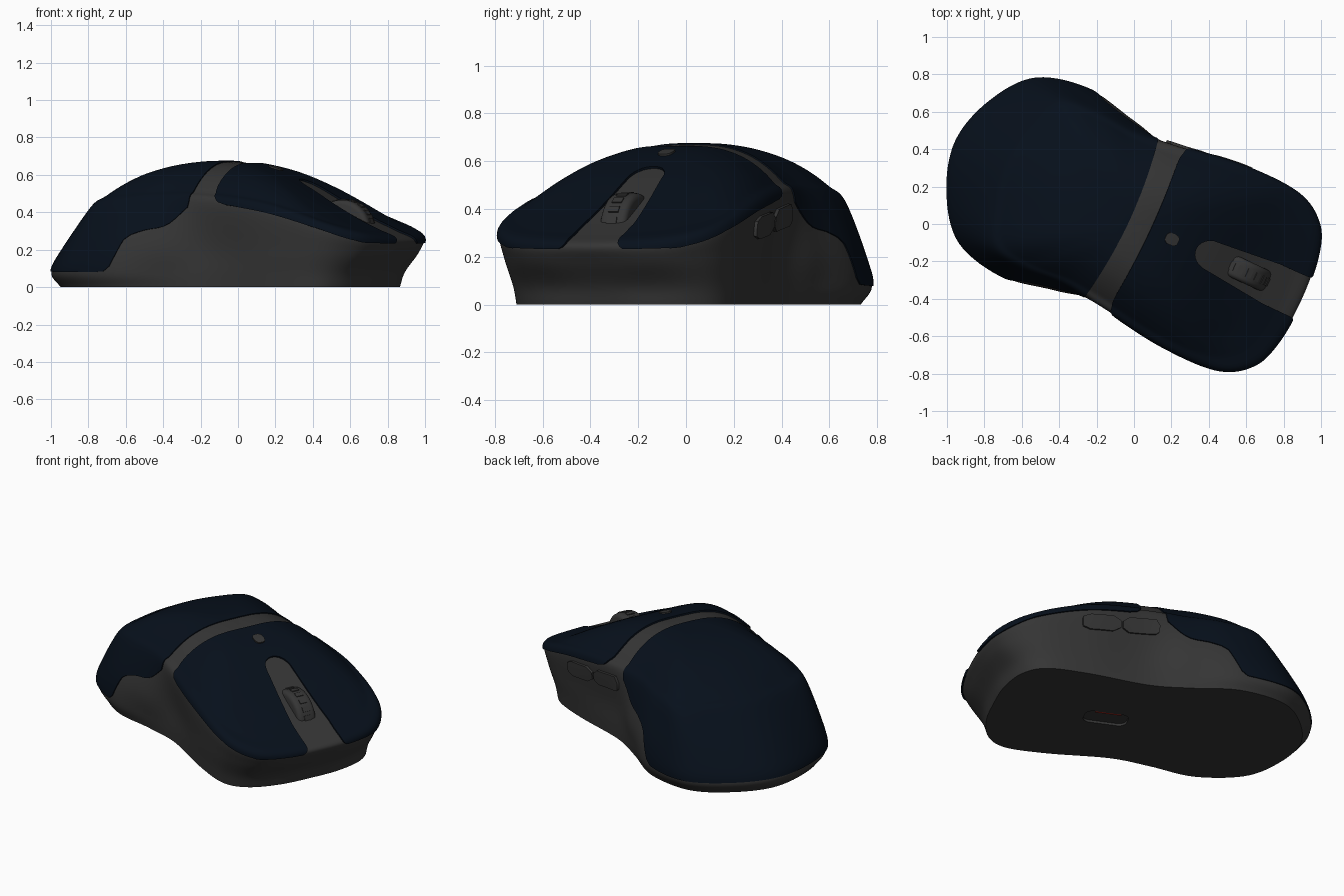
import bpy, bmesh, math
from mathutils import Vector, Matrix

if "Cube" in bpy.data.objects:
    bpy.data.objects.remove(bpy.data.objects["Cube"])

YAW = math.radians(-25)          # whole mouse is turned on the desk
TURN = Matrix.Rotation(YAW, 4, 'Z')


def material(name, rgb):
    m = bpy.data.materials.new(name)
    m.diffuse_color = (*rgb, 1)
    m.use_nodes = True
    m.node_tree.nodes["Principled BSDF"].inputs["Base Color"].default_value = m.diffuse_color
    return m


GREY = material("dark_grey", (0.036, 0.036, 0.036))
NAVY = material("navy", (0.002, 0.005, 0.011))
RED = material("red", (0.6, 0.02, 0.01))


def shade(ob, angle=40):
    bpy.ops.object.select_all(action='DESELECT')
    ob.select_set(True)
    bpy.context.view_layer.objects.active = ob
    bpy.ops.object.shade_smooth_by_angle(angle=math.radians(angle))


def finish(bm, name, mat):
    me = bpy.data.meshes.new(name)
    bm.to_mesh(me)
    bm.free()
    ob = bpy.data.objects.new(name, me)
    bpy.context.collection.objects.link(ob)
    ob.matrix_world = TURN
    me.materials.append(mat)
    shade(ob)
    return ob


def spline(xs, ps, x):
    """Smooth curve through points ps at parameters xs."""
    n = len(xs)
    i = max(0, min(n - 2, sum(1 for k in xs if k <= x) - 1))

    def slope(k):
        a, b = max(k - 1, 0), min(k + 1, n - 1)
        return (ps[b] - ps[a]) / (xs[b] - xs[a])
    h = xs[i + 1] - xs[i]
    t = max(0, min(1, (x - xs[i]) / h))
    return (ps[i] * (2*t**3 - 3*t*t + 1) + slope(i) * (h * (t**3 - 2*t*t + t))
            + ps[i + 1] * (3*t*t - 2*t**3) + slope(i + 1) * (h * (t**3 - t*t)))


# ---- body: four outline rings (half, nose to tail) and a crest line ----
BASE = [(.845, 0), (.835, .2), (.775, .38), (.65, .475), (.4, .48), (.03, .44),
        (-.22, .47), (-.5, .52), (-.78, .44), (-.93, .25), (-1.0, 0)]
SKIRT = [(.875, 0), (.86, .2), (.8, .39), (.66, .485), (.4, .49), (.03, .445),
         (-.22, .485), (-.5, .55), (-.8, .485), (-.975, .27), (-1.05, 0)]
FLANK = [(.95, 0, .18), (.935, .24, .18), (.865, .405, .185), (.7, .505, .2), (.4, .505, .2), (.03, .45, .22),
         (-.22, .497, .23), (-.5, .535, .23), (-.77, .46, .21), (-.91, .25, .21), (-.97, 0, .21)]
RIM = [(.98, 0, .25), (.958, .25, .255), (.89, .415, .275), (.72, .515, .325), (.4, .525, .405), (.03, .475, .45),
       (-.2, .45, .455), (-.44, .465, .445), (-.65, .425, .425), (-.745, .22, .425), (-.785, 0, .425)]
CREST_U = [-1.06, -.85, -.66, -.45, -.2, 0, .2, .36, .52, .68, .85, 1]
CREST_Z = [.4, .5, .565, .63, .665, .667, .63, .57, .49, .405, .34, .285]


def crest(u):
    return spline(CREST_U, CREST_Z, u)


def ring(half, z=None, per=8):
    half = [Vector((p[0], p[1], p[2] if z is None else z)) for p in half]
    full = half + [Vector((p.x, -p.y, p.z)) for p in half[-2:0:-1]]
    n = len(full)
    xs = list(range(-2, n + 3))
    ps = [full[k % n] for k in xs]
    return [spline(xs, ps, k / per) for k in range(n * per)]


def build_body():
    bm = bmesh.new()
    cols = []
    top = bm.verts.new((0, 0, crest(0)))
    for a, b, c, r in zip(ring(BASE, 0), ring(SKIRT, .08), ring(FLANK), ring(RIM)):
        pts = [a, b, c, r]
        drop = crest(r.x) - r.z
        for s in (.9, .77, .62, .44, .26, .1, 0):
            pts.append(Vector((r.x*s, r.y*s, crest(r.x*s) - drop * s**2.9)))
        xs = list(range(len(pts)))
        cols.append([bm.verts.new(spline(xs, pts, k / 6)) for k in range((len(pts) - 1) * 6)])
    for i, c in enumerate(cols):
        d = cols[(i + 1) % len(cols)]
        for k in range(len(c) - 1):
            bm.faces.new((c[k], d[k], d[k+1], c[k+1]))
        bm.faces.new((c[-1], d[-1], top))
    bm.faces.new([c[0] for c in cols])
    bmesh.ops.recalc_face_normals(bm, faces=bm.faces)
    return bm


def panel(name, field, mat, lift):
    """Cut the body skin along field = 0, keep the positive side, raise it."""
    bm = SKIN.copy()
    val = {}
    for v in bm.verts:
        f = field(*v.co)
        val[v] = f if abs(f) > 1e-6 else 1e-6
    for e in list(bm.edges):
        a, b = e.verts
        if val[a] * val[b] < 0:
            nv = bmesh.utils.edge_split(e, a, val[a] / (val[a] - val[b]))[1]
            val[nv] = 0
    for f in list(bm.faces):
        z = [v for v in f.verts if val[v] == 0]
        if len(z) == 2 and not bm.edges.get(z):
            bmesh.utils.face_split(f, z[0], z[1])
    bmesh.ops.delete(bm, geom=[f for f in bm.faces if min(val[v] for v in f.verts) < 0], context='FACES')
    bmesh.ops.remove_doubles(bm, verts=bm.verts, dist=.0015)
    bm.normal_update()
    skin = [(v, v.normal.copy()) for v in bm.verts]
    bmesh.ops.extrude_edge_only(bm, edges=[e for e in bm.edges if e.is_boundary])
    for v, n in skin:
        v.co += n * lift
    bmesh.ops.recalc_face_normals(bm, faces=bm.faces)
    return finish(bm, name, mat)


def smin(a, b, k=.08):
    h = max(k - abs(a - b), 0) / k
    return min(a, b) - h*h*k / 4


SKIN = build_body()
body = finish(SKIN.copy(), "body", GREY)


# ---- front button plate, with the wheel strip left open ----
def front_plate(u, v, z):
    edge = spline([0, .4, .72, .9, 1], [.46, .4, .31, .245, .23], u)
    d = smin(u - .092 + .13*v*v, z - edge, .1)
    return smin(d, math.hypot(min(u - .43, 0), v - .02) - .075 - .04*max(0, min(1, (u - .4)/.4)), .04)


# ---- rear palm shell ----
def palm_shell(u, v, z):
    low = spline([-1.1, -.53, -.49, -.43, -.33, -.2, -.1],
                 [.085, .085, .13, .25, .3, .33, .41], u)
    return smin(-.03 - .2*v*v - u, z - low, .04)


panel("front_plate", front_plate, NAVY, .01)
panel("palm_shell", palm_shell, NAVY, .006)


# ---- two thumb buttons on the left flank ----
def thumb(u0, u1):
    def field(u, v, z):
        if v < .2:
            return -1
        return smin(.047 - abs(z - .375 + .13*u), (u1 - u0)/2 - abs(u - (u0 + u1)/2), .02)
    return field


panel("thumb_button_rear", thumb(-.03, .205), GREY, .014)
panel("thumb_button_front", thumb(.213, .45), GREY, .014)


# ---- small top button ----
def top_button(u, v, z):
    if z < .4:
        return -1
    return 1 - (abs((u - .215)/.036)**4 + abs((v - .012)/.032)**4)**.25


panel("top_button", top_button, GREY, .018)

# ---- scroll wheel with tread pads, sunk square to the sloping strip ----
bm = bmesh.new()
bmesh.ops.create_cone(bm, cap_ends=True, segments=56, radius1=.165, radius2=.165, depth=.12)
rims = [e for e in bm.edges if abs(e.verts[0].co.z - e.verts[1].co.z) < 1e-5]
bmesh.ops.bevel(bm, geom=rims, offset=.025, segments=4, profile=.5, affect='EDGES')
for k in range(20):
    m = Matrix.Rotation(k * math.tau / 20, 4, 'Z') @ Matrix.Translation((.162, 0, 0))
    bmesh.ops.create_cube(bm, size=1, matrix=m @ Matrix.Diagonal((.014, .03, .045, 1)))
bmesh.ops.transform(bm, matrix=Matrix.Translation((.62, .02, .302)) @ Matrix.Rotation(math.pi/2, 4, 'X'),
                    verts=bm.verts)
finish(bm, "scroll_wheel", GREY)


# ---- sensor recess underneath ----
def box(name, centre, size, mat, bevel=0):
    b = bmesh.new()
    bmesh.ops.create_cube(b, size=1, matrix=Matrix.Translation(centre) @ Matrix.Diagonal((*size, 1)))
    if bevel:
        up = [e for e in b.edges if abs(e.verts[0].co.z - e.verts[1].co.z) > 1e-4]
        bmesh.ops.bevel(b, geom=up, offset=bevel, segments=5, profile=.5, affect='EDGES')
    return finish(b, name, mat)


cutter = box("sensor_cutter", (.17, 0, 0), (.26, .13, .03), GREY, .045)
cutter.hide_render = True
cut = body.modifiers.new("sensor_recess", 'BOOLEAN')
cut.object = cutter
cut.operation = 'DIFFERENCE'
bpy.context.view_layer.objects.active = body
bpy.ops.object.modifier_apply(modifier=cut.name)
bpy.data.objects.remove(cutter)
shade(body)
box("sensor_light", (.17, .058, .008), (.16, .012, .014), RED)
SKIN.free()
